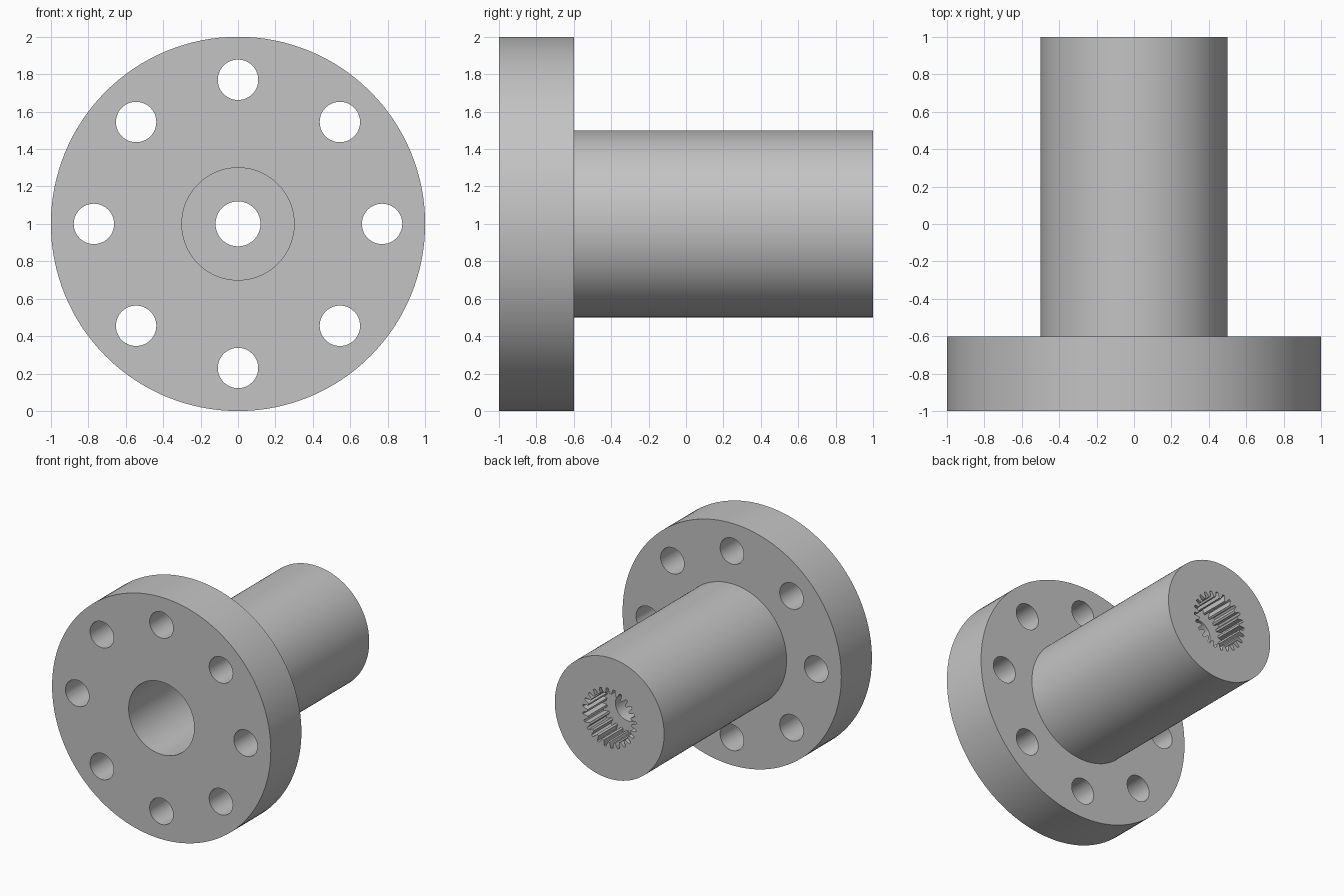
import bpy, bmesh
from math import sin, cos, tau, radians

if "Cube" in bpy.data.objects:
    bpy.data.objects.remove(bpy.data.objects["Cube"], do_unlink=True)

AXIS_Z = 1.0

steel = bpy.data.materials.new("plain grey steel")
steel.use_nodes = True
GREY = (0.55, 0.55, 0.55, 1)
steel.diffuse_color = GREY
steel.node_tree.nodes["Principled BSDF"].inputs["Base Color"].default_value = GREY


def finish(name, bm):
    bmesh.ops.recalc_face_normals(bm, faces=bm.faces[:])
    mesh = bpy.data.meshes.new(name)
    bm.to_mesh(mesh)
    bm.free()
    mesh.materials.append(steel)
    obj = bpy.data.objects.new(name, mesh)
    bpy.context.collection.objects.link(obj)
    return obj


def lathe(name, profile, segments):
    """Turn a closed (radius, y) profile around the shaft axis."""
    bm = bmesh.new()
    rings = [[bm.verts.new((r * cos(tau * i / segments), y, AXIS_Z + r * sin(tau * i / segments)))
              for r, y in profile] for i in range(segments)]
    n = len(profile)
    for i in range(segments):
        a, b = rings[i], rings[(i + 1) % segments]
        for j in range(n):
            k = (j + 1) % n
            bm.faces.new((a[j], a[k], b[k], b[j]))
    return finish(name, bm)


def add_prism(bm, outline, y0, y1):
    """Extrude an (x, z) outline along y."""
    front = [bm.verts.new((x, y0, z)) for x, z in outline]
    back = [bm.verts.new((x, y1, z)) for x, z in outline]
    bm.faces.new(front)
    bm.faces.new(back[::-1])
    for i in range(len(outline)):
        k = (i + 1) % len(outline)
        bm.faces.new((front[i], back[i], back[k], front[k]))


def polar(r, turn, cx=0, cz=AXIS_Z):
    return cx + r * cos(tau * turn), cz + r * sin(tau * turn)


# Flange and hub, with the wide front bore and narrow passage
hub = lathe("flanged_hub", [
    (0.30, -1.0), (1.0, -1.0), (1.0, -0.6), (0.5, -0.6),
    (0.5, 1.0), (0.12, 1.0), (0.12, 0.4), (0.30, 0.4)], 128)

# Bolt holes and toothed socket
bm = bmesh.new()
for h in range(8):
    cx, cz = polar(0.77, h / 8)
    add_prism(bm, [polar(0.108, i / 48, cx, cz) for i in range(48)], -1.1, -0.5)
TEETH = 24
socket = []
for t in range(TEETH):
    for r, step in ((0.20, 0.0), (0.20, 0.32), (0.245, 0.52), (0.245, 0.80)):
        socket.append(polar(r, (t + step) / TEETH))
add_prism(bm, socket, 0.75, 1.1)
cutter = finish("hole_cutter", bm)
cutter.hide_render = True

# Cut the holes and keep the result as a plain mesh
cut = hub.modifiers.new("holes", "BOOLEAN")
cut.operation = "DIFFERENCE"
cut.solver = "EXACT"
cut.object = cutter
bpy.ops.object.select_all(action="DESELECT")
hub.select_set(True)
bpy.context.view_layer.objects.active = hub
bpy.ops.object.modifier_apply(modifier=cut.name)
bpy.data.objects.remove(cutter, do_unlink=True)
bpy.ops.object.shade_smooth_by_angle(angle=radians(25))
